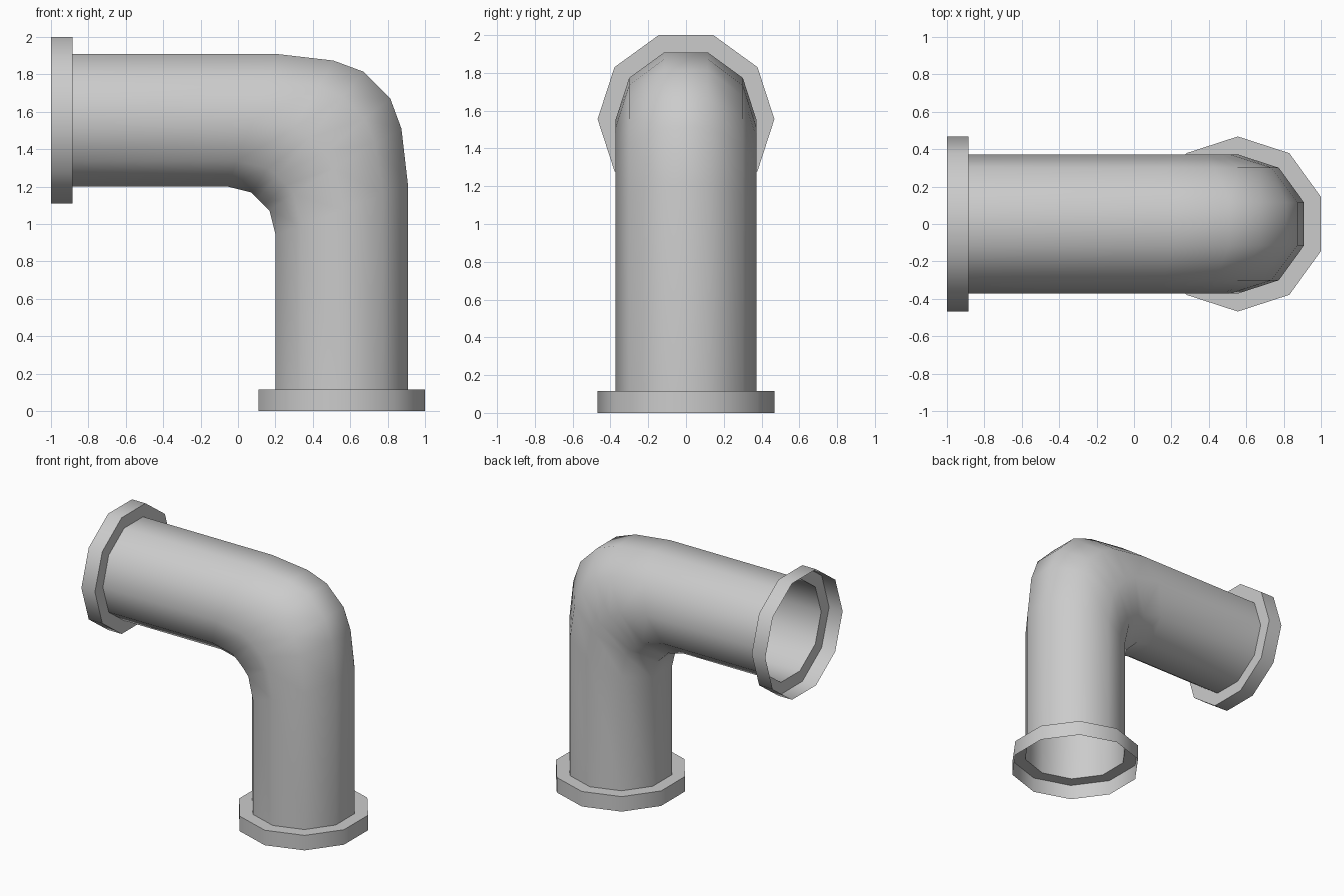
import bpy, bmesh, math

if "Cube" in bpy.data.objects:
    bpy.data.objects.remove(bpy.data.objects["Cube"])

N = 10                     # sides of the pipe
C, Z = 0.555, 1.555        # axis of the vertical leg (x) and horizontal leg (z)
R_PIPE, R_RIM = 0.372, 0.468
RIM = 0.115                # rim depth

# Bend rings as fractions of the corner radius, on the outside and inside lines
half_out = [(1, 0), (0.57, 0.05), (0.34, 0.135)]
half_in = [(1, 0), (0.5, 0.125), (0.375, 0.25)]
outer = half_out + [(b, a) for a, b in reversed(half_out)]
inner = half_in + [(b, a) for a, b in reversed(half_in)]

bm = bmesh.new()


def section(r):
    """Offsets in the bend plane (u) and across it (y)."""
    angs = [math.radians(18 + 360 * k / N) for k in range(N)]
    return [(r * math.cos(a), r * math.sin(a)) for a in angs]


def side_ring(x, r):
    return [bm.verts.new((x, y, Z + u)) for u, y in section(r)]


def floor_ring(z, r):
    return [bm.verts.new((C + u, y, z)) for u, y in section(r)]


def bend_ring(o, i):
    ring = []
    for u, y in section(R_PIPE):
        t = u / (R_PIPE * math.cos(math.radians(18)))
        w = 0.48 + 0.22 * t
        f = (t + 1) / 2
        a, b = (i[n] + (o[n] - i[n]) * f for n in (0, 1))
        ring.append(bm.verts.new((C + u - w * a, y, Z + u - w * b)))
    return ring


# Open rim, horizontal leg, bend, vertical leg, open rim
rings = [side_ring(-1, R_RIM), side_ring(-1 + RIM, R_RIM), side_ring(-1 + RIM, R_PIPE)]
rings += [bend_ring(o, i) for o, i in zip(outer, inner)]
rings += [floor_ring(RIM, R_PIPE), floor_ring(RIM, R_RIM), floor_ring(0, R_RIM)]

for p, q in zip(rings, rings[1:]):
    for k in range(N):
        j = (k + 1) % N
        bm.faces.new((p[k], q[k], q[j], p[j]))

mesh = bpy.data.meshes.new("elbow_pipe")
bm.to_mesh(mesh)
bm.free()
pipe = bpy.data.objects.new("elbow_pipe", mesh)
bpy.context.collection.objects.link(pipe)
bpy.context.view_layer.objects.active = pipe
pipe.select_set(True)
bpy.ops.object.shade_smooth_by_angle(angle=math.radians(50))
